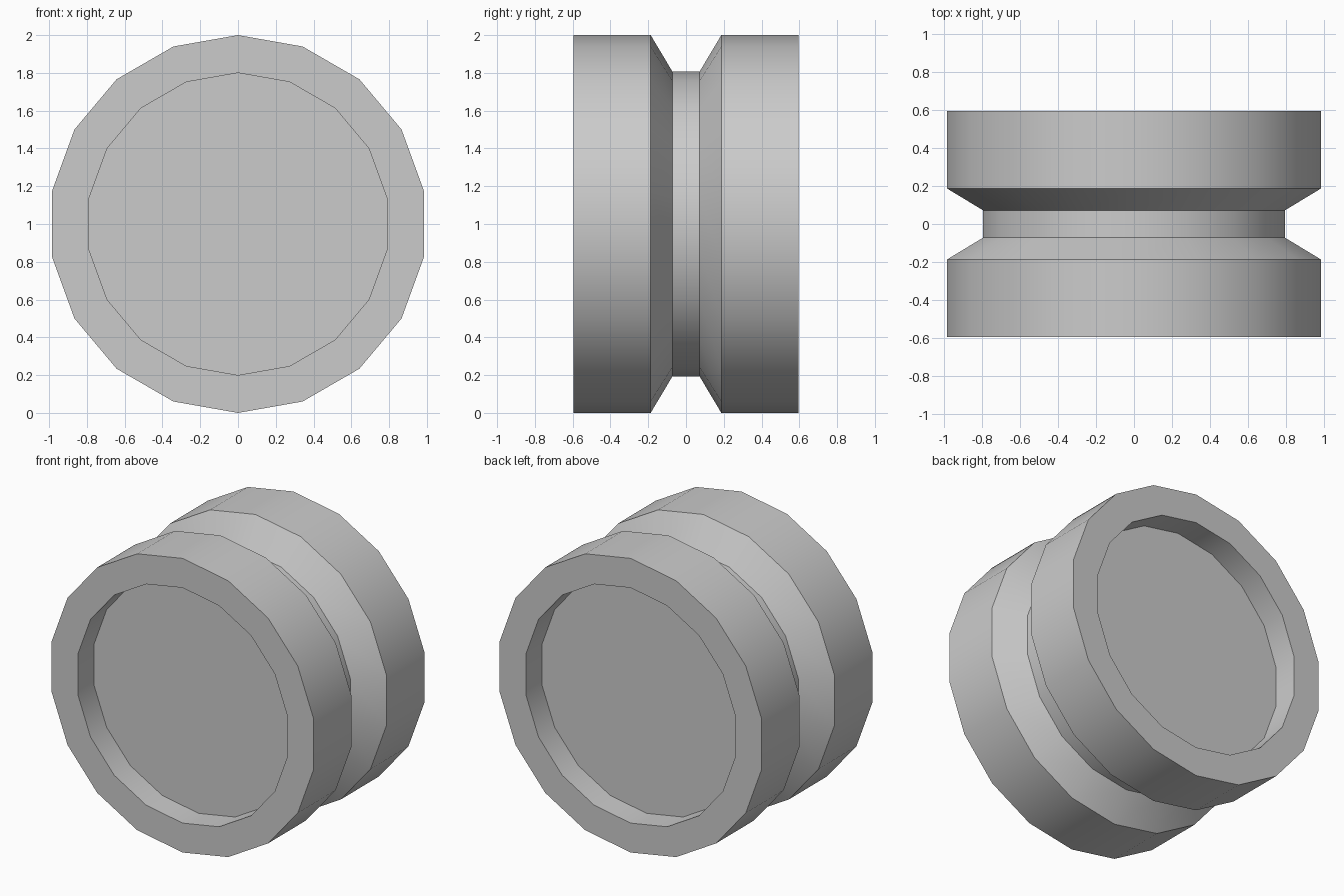
import bpy, bmesh, math

if "Cube" in bpy.data.objects:
    bpy.data.objects.remove(bpy.data.objects["Cube"])

SIDES = 18

# Half profile as (radius, y): recessed face, rim, tread, groove wall, groove floor
half = [(0.80, -0.422), (0.80, -0.595), (1.0, -0.595), (1.0, -0.187), (0.807, -0.072)]
profile = half + [(r, -y) for r, y in reversed(half)]

bm = bmesh.new()


def ring(r, y):
    # Ring of vertices around the y axis, first corner at the top
    return [bm.verts.new((r * math.sin(2 * math.pi * i / SIDES), y,
                          1 + r * math.cos(2 * math.pi * i / SIDES)))
            for i in range(SIDES)]


rings = [ring(r, y) for r, y in profile]

# Skin between neighbouring rings
for a, b in zip(rings, rings[1:]):
    for i in range(SIDES):
        j = (i + 1) % SIDES
        bm.faces.new((a[i], a[j], b[j], b[i]))

# Recessed end discs
bm.faces.new(rings[0])
bm.faces.new(rings[-1])
bmesh.ops.recalc_face_normals(bm, faces=bm.faces)

mesh = bpy.data.meshes.new("grooved_wheel")
bm.to_mesh(mesh)
bm.free()
wheel = bpy.data.objects.new("grooved_wheel", mesh)
bpy.context.collection.objects.link(wheel)

# Smooth around the tread, crisp at the profile corners
bpy.context.view_layer.objects.active = wheel
wheel.select_set(True)
bpy.ops.object.shade_smooth_by_angle(angle=math.radians(30))
